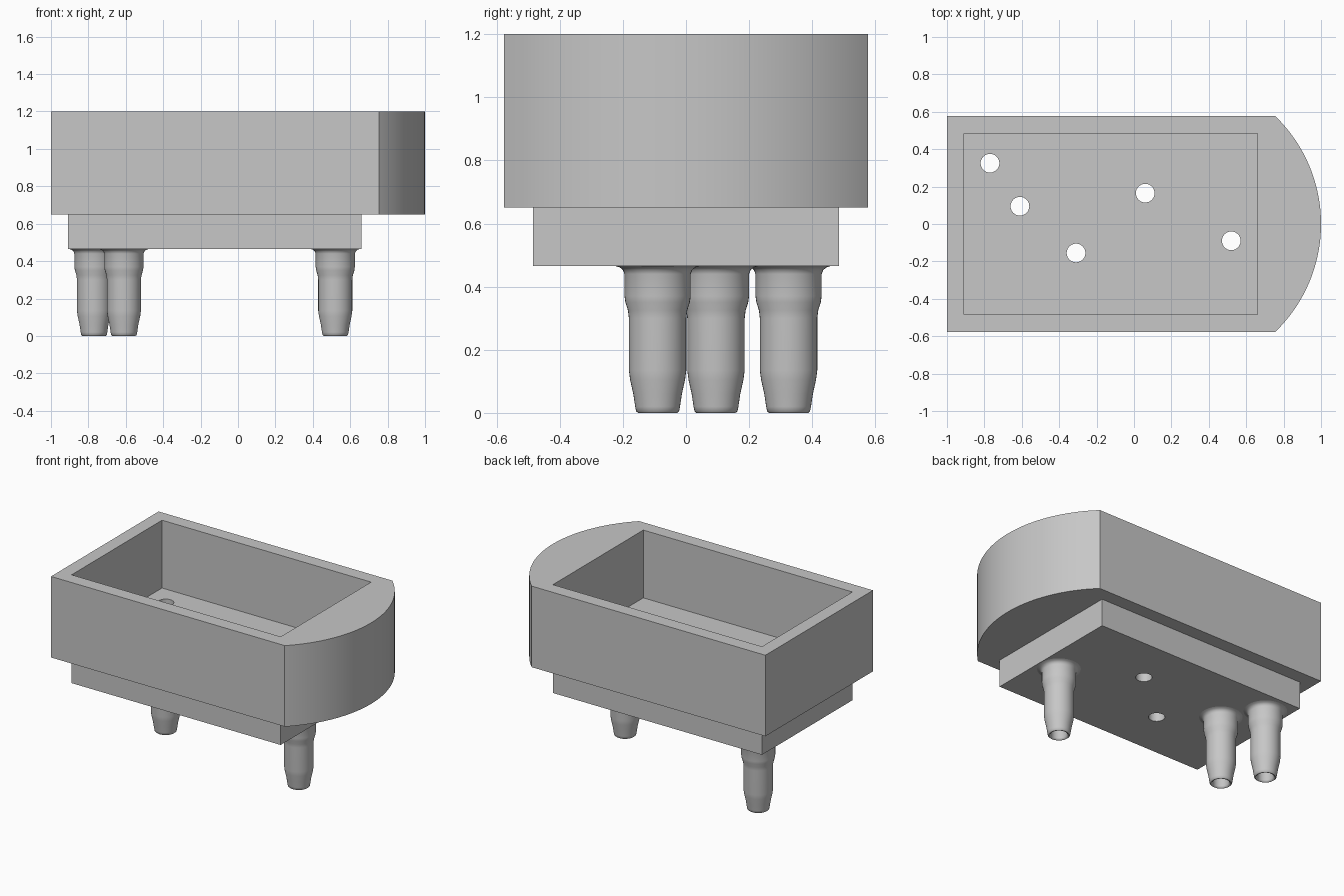
import bpy, bmesh, math
from mathutils import Vector

default = bpy.data.objects.get("Cube")
if default:
    bpy.data.objects.remove(default, do_unlink=True)

# Single grey plastic
grey = bpy.data.materials.new("grey_plastic")
grey.use_nodes = True
color = (0.57, 0.57, 0.57, 1)
grey.diffuse_color = color
grey.node_tree.nodes["Principled BSDF"].inputs["Base Color"].default_value = color


def make_object(name, bm):
    bmesh.ops.recalc_face_normals(bm, faces=bm.faces)
    mesh = bpy.data.meshes.new(name)
    bm.to_mesh(mesh)
    bm.free()
    mesh.materials.append(grey)
    obj = bpy.data.objects.new(name, mesh)
    bpy.context.collection.objects.link(obj)
    return obj


def prism(name, outline, low, high):
    bm = bmesh.new()
    face = bm.faces.new([bm.verts.new((x, y, low)) for x, y in outline])
    result = bmesh.ops.extrude_face_region(bm, geom=[face])
    top = [v for v in result["geom"] if isinstance(v, bmesh.types.BMVert)]
    bmesh.ops.translate(bm, verts=top, vec=(0, 0, high - low))
    return make_object(name, bm)


def activate(obj):
    bpy.ops.object.select_all(action="DESELECT")
    obj.select_set(True)
    bpy.context.view_layer.objects.active = obj


def combine(obj, other, operation):
    activate(obj)
    mod = obj.modifiers.new(operation.lower(), "BOOLEAN")
    mod.operation = operation
    mod.solver = "EXACT"
    mod.object = other
    bpy.ops.object.modifier_apply(modifier=mod.name)
    bpy.data.objects.remove(other, do_unlink=True)


def circle(cx, cy, r, count=40):
    angles = [math.tau * i / count for i in range(count)]
    return [(cx + r * math.cos(a), cy + r * math.sin(a)) for a in angles]


# Tray outline: straight back and sides, bowed +x end
half_width, shoulder = 0.577, 0.755
bow = 1 - shoulder
radius = (half_width ** 2 + bow ** 2) / (2 * bow)
sweep = math.asin(half_width / radius)
steps = 48
outline = [(-1, half_width), (-1, -half_width)]
for i in range(steps + 1):
    a = -sweep + 2 * sweep * i / steps
    outline.append((1 - radius + radius * math.cos(a), radius * math.sin(a)))

# Tray with stepped base and open pocket
inner = [(-0.91, -0.485), (0.66, -0.485), (0.66, 0.485), (-0.91, 0.485)]
base_z, step_z, floor_z, top_z = 0.465, 0.65, 0.74, 1.2
tray = prism("tray", outline, step_z, top_z)
combine(tray, prism("stepped_base", inner, base_z, step_z + 0.04), "UNION")
combine(tray, prism("pocket_cutter", inner, floor_z, top_z + 0.2), "DIFFERENCE")

# Drain holes through the floor
bore = 0.05
spouts = {"left_front_spout": (0.52, -0.09),
          "right_middle_spout": (-0.61, 0.095),
          "right_back_spout": (-0.77, 0.325)}
plain_holes = [(0.06, 0.165), (-0.31, -0.155)]
for x, y in list(spouts.values()) + plain_holes:
    combine(tray, prism("hole_cutter", circle(x, y, bore), 0.3, 0.9), "DIFFERENCE")
activate(tray)
bpy.ops.object.shade_smooth_by_angle(angle=math.radians(30))

# Stepped hollow spouts, lathed from a radius and height profile
profile = [(bore, base_z), (bore, 0.012), (0.055, 0.002), (0.062, 0),
           (0.068, 0.005), (0.071, 0.02), (0.077, 0.06), (0.087, 0.105),
           (0.091, 0.135), (0.091, 0.3), (0.094, 0.325), (0.102, 0.35),
           (0.105, 0.37), (0.105, 0.44), (0.11, 0.453), (0.12, 0.461),
           (0.133, base_z)]
for name, (x, y) in spouts.items():
    bm = bmesh.new()
    verts = [bm.verts.new((r, 0, z)) for r, z in profile]
    edges = [bm.edges.new(pair) for pair in zip(verts, verts[1:])]
    bmesh.ops.spin(bm, geom=verts + edges, cent=(0, 0, 0), axis=(0, 0, 1),
                   angle=math.tau, steps=40, use_merge=True)
    bmesh.ops.remove_doubles(bm, verts=bm.verts, dist=0.0001)
    # Close the top so normals point outward, then drop the hidden cap
    rims = [e for e in bm.edges if e.is_boundary]
    caps = bmesh.ops.bridge_loops(bm, edges=rims)["faces"]
    bmesh.ops.recalc_face_normals(bm, faces=bm.faces)
    spout = make_object(name, bm)
    spout.location = Vector((x, y, 0))
    activate(spout)
    bpy.ops.object.shade_smooth_by_angle(angle=math.radians(50))
